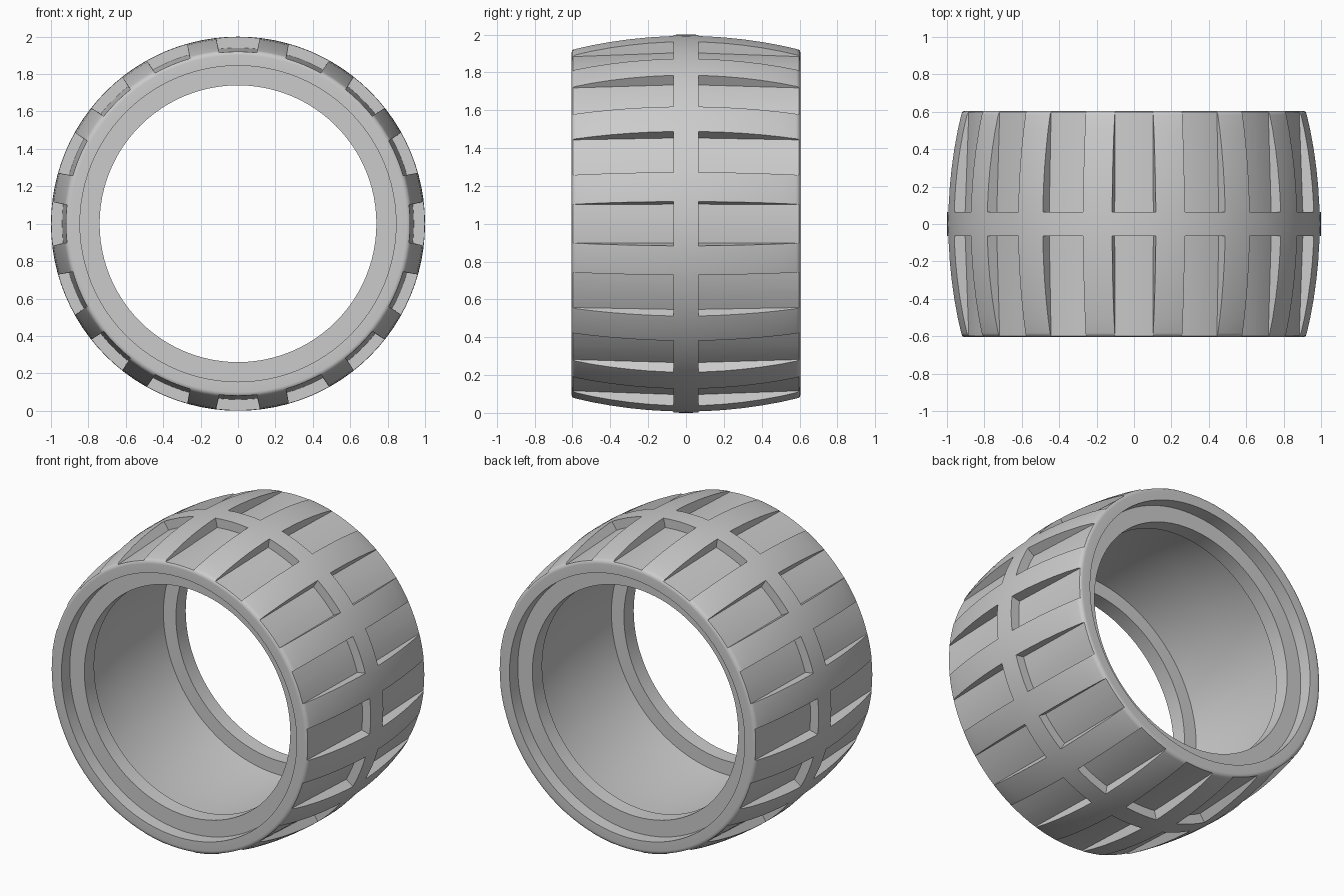
import bpy, bmesh, math

if "Cube" in bpy.data.objects:
    bpy.data.objects.remove(bpy.data.objects["Cube"])

SEGMENTS = 96
GROOVES = 16

rubber = bpy.data.materials.new("grey rubber")
rubber.diffuse_color = (0.6, 0.6, 0.6, 1)
rubber.use_nodes = True
rubber.node_tree.nodes["Principled BSDF"].inputs["Base Color"].default_value = rubber.diffuse_color


def add_object(name, bm):
    bmesh.ops.recalc_face_normals(bm, faces=bm.faces)
    mesh = bpy.data.meshes.new(name)
    bm.to_mesh(mesh)
    bm.free()
    obj = bpy.data.objects.new(name, mesh)
    bpy.context.collection.objects.link(obj)
    return obj


def polar(radius, y, angle):
    return (radius * math.sin(angle), y, 1 + radius * math.cos(angle))


# Half cross-section (y, radius): barrel tread, round shoulder, recess, flange, bore
tread = [(y, 1 - y * y / 4.92) for y in (0, 0.1, 0.2, 0.3, 0.4, 0.5)]
shoulder = [(0.575 + 0.03 * math.cos(a), 0.901 + 0.03 * math.sin(a))
            for a in (math.radians(76 - 76 * i / 6) for i in range(7))]
half = tread + shoulder + [(0.605, 0.845), (0.52, 0.845), (0.52, 0.74),
                           (0.42, 0.74), (0.42, 0.83), (0, 0.87)]
profile = half + [(-y, r) for y, r in reversed(half[1:-1])]

# Tyre body revolved about the y axis
bm = bmesh.new()
rings = [[bm.verts.new(polar(r, y, math.tau * i / SEGMENTS)) for y, r in profile]
         for i in range(SEGMENTS)]
for i, ring in enumerate(rings):
    after = rings[(i + 1) % SEGMENTS]
    for j in range(len(profile)):
        k = (j + 1) % len(profile)
        bm.faces.new((ring[j], ring[k], after[k], after[j]))
tyre = add_object("tyre", bm)
tyre.data.materials.append(rubber)

# Tread groove cutters: flared blocks whose curved floors slope down to the shoulder
TOP, STEPS = 1.06, 6
floor_half, top_half = math.radians(6.3), math.radians(7.1)
bm = bmesh.new()
for g in range(GROOVES):
    centre = math.tau * g / GROOVES
    for side in (-1, 1):
        ends = []
        for y, floor in ((0.065, 0.94), (0.7, 0.916)):
            outline = [(floor, centre + floor_half * (2 * s / STEPS - 1)) for s in range(STEPS + 1)]
            outline += [(TOP, centre + top_half * (1 - 2 * s / STEPS)) for s in range(STEPS + 1)]
            ends.append([bm.verts.new(polar(r, side * y, a)) for r, a in outline])
        bm.faces.new(ends[0])
        bm.faces.new(ends[1][::-1])
        for j in range(len(outline)):
            k = (j + 1) % len(outline)
            bm.faces.new((ends[0][j], ends[0][k], ends[1][k], ends[1][j]))
cutter = add_object("groove_cutter", bm)
cutter.hide_render = True

# Cut the grooves, then smooth the body while keeping its edges crisp
cut = tyre.modifiers.new("grooves", 'BOOLEAN')
cut.operation = 'DIFFERENCE'
cut.solver = 'EXACT'
cut.object = cutter
bpy.ops.object.select_all(action='DESELECT')
tyre.select_set(True)
bpy.context.view_layer.objects.active = tyre
bpy.ops.object.modifier_apply(modifier=cut.name)
bpy.data.objects.remove(cutter)
bpy.ops.object.shade_smooth_by_angle(angle=math.radians(32))
